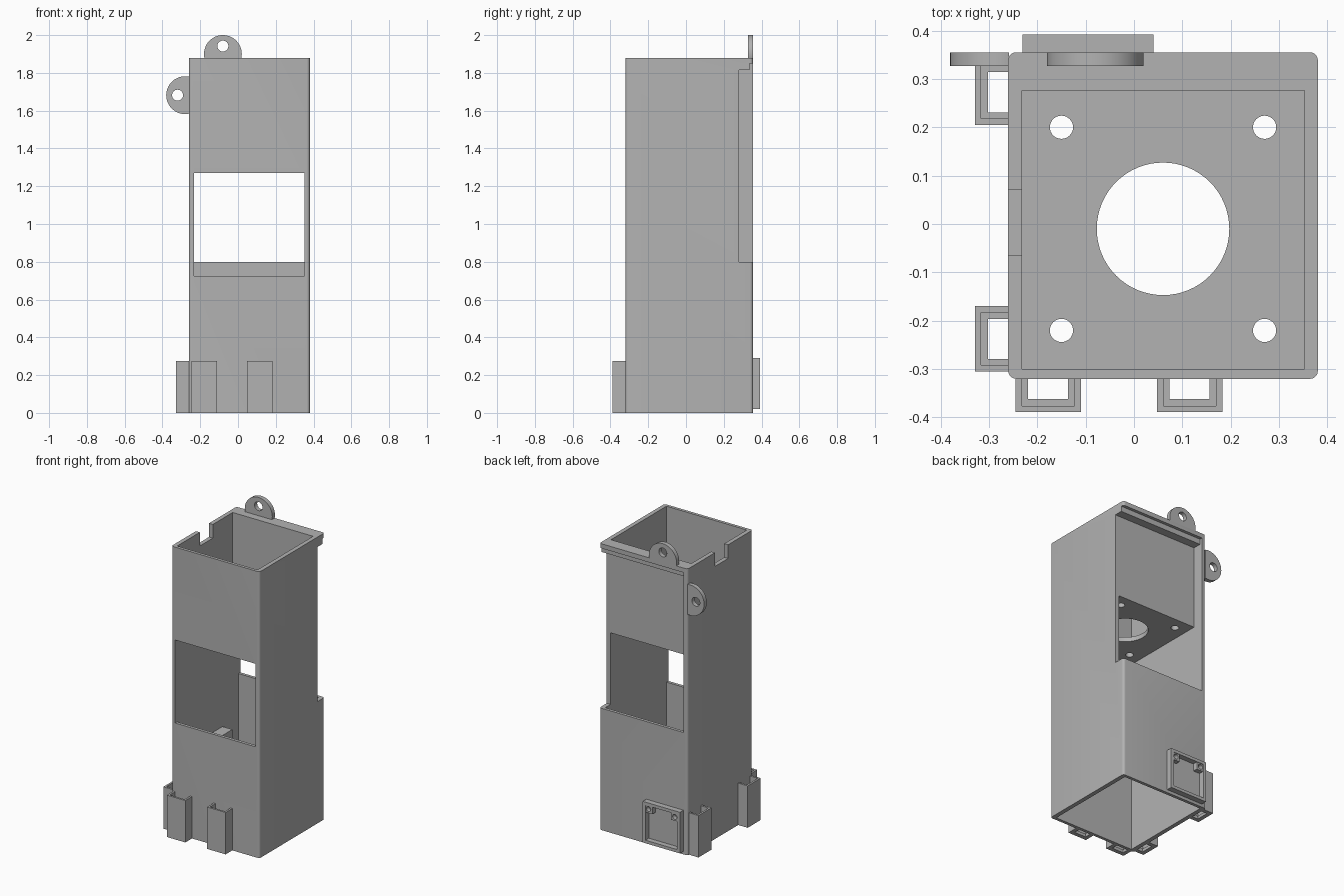
import bpy, bmesh
from mathutils import Matrix

cube = bpy.data.objects.get("Cube")
if cube:
    bpy.data.objects.remove(cube, do_unlink=True)

grey = bpy.data.materials.new("plain grey")
grey.use_nodes = True
grey.diffuse_color = (0.45, 0.45, 0.45, 1)
grey.node_tree.nodes["Principled BSDF"].inputs["Base Color"].default_value = (0.45, 0.45, 0.45, 1)


def make(name, bm):
    bmesh.ops.recalc_face_normals(bm, faces=bm.faces)
    mesh = bpy.data.meshes.new(name)
    bm.to_mesh(mesh)
    bm.free()
    mesh.materials.append(grey)
    ob = bpy.data.objects.new(name, mesh)
    bpy.context.collection.objects.link(ob)
    return ob


def box(name, x, y, z, corner=0):
    """Box from (min, max) pairs, with optional rounded upright edges."""
    bm = bmesh.new()
    bmesh.ops.create_cube(bm, size=1)
    for v in bm.verts:
        v.co = [r[0] if c < 0 else r[1] for c, r in zip(v.co, (x, y, z))]
    if corner:
        upright = [e for e in bm.edges if abs(e.verts[0].co.z - e.verts[1].co.z) > 0.1]
        bmesh.ops.bevel(bm, geom=upright, offset=corner, segments=5,
                        profile=0.5, affect='EDGES')
    return make(name, bm)


def cylinder(name, centre, radius, depth, axis="Z", sides=48):
    bm = bmesh.new()
    turn = Matrix.Rotation(1.5707963, 4, "X") if axis == "Y" else Matrix()
    bmesh.ops.create_cone(bm, cap_ends=True, segments=sides, radius1=radius, radius2=radius,
                          depth=depth, matrix=Matrix.Translation(centre) @ turn)
    return make(name, bm)


def combine(ob, others, operation="DIFFERENCE"):
    for other in others:
        mod = ob.modifiers.new("combine", "BOOLEAN")
        mod.operation, mod.solver, mod.object = operation, "EXACT", other
        bpy.context.view_layer.objects.active = ob
        bpy.ops.object.modifier_apply(modifier=mod.name)
        bpy.data.objects.remove(other, do_unlink=True)
    return ob


def smooth(ob):
    bpy.ops.object.select_all(action="DESELECT")
    ob.select_set(True)
    bpy.context.view_layer.objects.active = ob
    bpy.ops.object.shade_smooth_by_angle()


# Tower housing: lower chamber, upper chamber, front window, back recess, cable notch
INX = (-0.232, 0.352)
housing = box("housing", (-0.26, 0.38), (-0.32, 0.355), (0, 1.88), 0.016)
combine(housing, [
    box("cut", INX, (-0.30, 0.335), (-0.1, 1.27)),
    box("cut", INX, (-0.30, 0.276), (1.30, 2.0)),
    box("cut", INX, (-0.40, -0.20), (0.725, 1.27)),
    box("cut", (INX[0], 0.5), (0.28, 0.5), (0.80, 1.815)),
    box("cut", (INX[0], 0.5), (0.335, 0.5), (1.75, 1.85)),
    box("cut", (-0.30, -0.20), (-0.065, 0.07), (1.79, 2.0)),
])

# Shelf holes: large centre opening and four screw holes
combine(housing, [cylinder("cut", (0.06, -0.01, 1.285), 0.137, 0.1, sides=64)])
for x in (-0.15, 0.27):
    for y in (-0.22, 0.20):
        combine(housing, [cylinder("cut", (x, y, 1.285), 0.024, 0.1, sides=32)])
smooth(housing)

# Small block on the inside of the right wall
box("inner_block", (-0.24, -0.16), (0.0, 0.17), (0.40, 0.515))


# Round mounting ears with screw eyes
def ear(name, centre, eye, trim):
    ob = cylinder(name, (centre[0], 0.341, centre[1]), 0.10, 0.028, "Y", 64)
    combine(ob, [cylinder("cut", (eye[0], 0.341, eye[1]), 0.029, 0.1, "Y", 32),
                 box("cut", *trim)])
    smooth(ob)


ear("top_ear", (-0.08, 1.90), (-0.08, 1.942), ((-0.5, 0.5), (0, 0.5), (1.5, 1.878)))
ear("side_ear", (-0.28, 1.682), (-0.32, 1.682), ((-0.258, 0.5), (0, 0.5), (1.5, 1.9)))


# Open sockets with a small ledge at the foot
def socket(name, middle, side):
    def span(half, reach, z):
        along, out = (middle - half, middle + half), reach
        if side == "front":
            return along, (-0.32 - out, -0.319), z
        return (-0.26 - out, -0.259), along, z
    ob = box(name, *span(0.0675, 0.069, (0, 0.275)))
    combine(ob, [box("cut", *span(0.0545, 0.056, (0.02, 0.4))),
                 box("cut", *span(0.0415, 0.042, (-0.1, 0.1)))])


for side, places in (("front", (-0.1775, 0.115)), ("right", (-0.2375, 0.2725))):
    for n, middle in enumerate(places):
        socket(f"{side}_socket_{n + 1}", middle, side)

# Back tray: rim with two drilled corner bosses
tray = box("back_tray", (-0.23, 0.04), (0.35, 0.392), (0.02, 0.29))
combine(tray, [box("cut", (-0.21, 0.02), (0.357, 0.5), (0.04, 0.27))])
for n, x in enumerate((-0.19, 0.0)):
    boss = box(f"tray_boss_{n + 1}", (x - 0.028, x + 0.028), (0.35, 0.388), (0.222, 0.278))
    combine(boss, [cylinder("cut", (x, 0.39, 0.248), 0.016, 0.06, "Y", 24)])
    smooth(boss)
